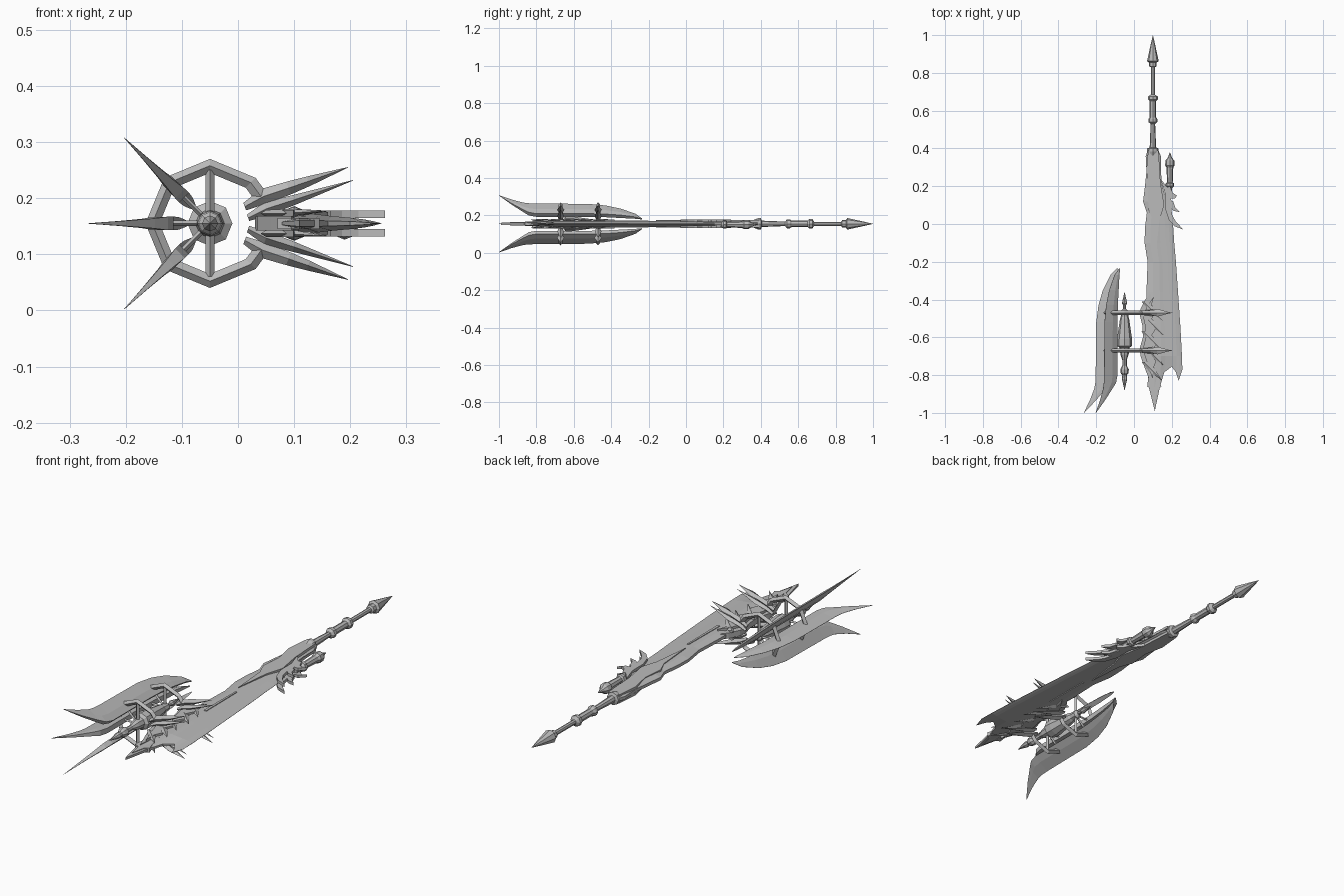
import bpy, bmesh, math
from mathutils import Vector

if "Cube" in bpy.data.objects:
    bpy.data.objects.remove(bpy.data.objects["Cube"])

ZC = 0.155            # height of the weapon's mid plane
RX = -0.05            # x of the ring axis
steel = bpy.data.materials.new("steel grey")
steel.diffuse_color = (0.5, 0.5, 0.5, 1)
steel.use_nodes = True
steel.node_tree.nodes["Principled BSDF"].inputs["Base Color"].default_value = steel.diffuse_color


def finish(name, bm):
    bmesh.ops.remove_doubles(bm, verts=bm.verts, dist=1e-5)
    bmesh.ops.recalc_face_normals(bm, faces=bm.faces)
    me = bpy.data.meshes.new(name)
    bm.to_mesh(me)
    bm.free()
    me.materials.append(steel)
    ob = bpy.data.objects.new(name, me)
    bpy.context.collection.objects.link(ob)
    return ob


def loft(name, sections):
    """Skin equal-sized loops of points and cap both ends."""
    bm = bmesh.new()
    loops = [[bm.verts.new(p) for p in s] for s in sections]
    n = len(loops[0])
    for a, b in zip(loops, loops[1:]):
        for i in range(n):
            bm.faces.new((a[i], a[(i + 1) % n], b[(i + 1) % n], b[i]))
    bm.faces.new(loops[0])
    bm.faces.new(loops[-1])
    return finish(name, bm)


def lathe(name, x, z, profile, sides=8):
    """Turned part along y from (y, radius) pairs."""
    return loft(name, [[(x + max(r, 5e-4) * math.cos(2 * math.pi * i / sides), y,
                         z + max(r, 5e-4) * math.sin(2 * math.pi * i / sides))
                        for i in range(sides)] for y, r in profile])


def plate(name, outline, z0, z1):
    """Flat plate in x, y between two heights."""
    bm = bmesh.new()
    f = bm.faces.new([bm.verts.new((x, y, z0)) for x, y in outline])
    g = bmesh.ops.extrude_face_region(bm, geom=[f])["geom"]
    bmesh.ops.translate(bm, vec=(0, 0, z1 - z0),
                        verts=[v for v in g if isinstance(v, bmesh.types.BMVert)])
    return finish(name, bm)


def spike(name, pts, y):
    """Diamond spike in the x, z plane from (x, z, half height, half depth)."""
    d = Vector((pts[-1][0] - pts[0][0], 0, pts[-1][1] - pts[0][1])).normalized()
    n = Vector((-d.z, 0, d.x))
    out = []
    for x, z, h, w in pts:
        c = Vector((x, y, z))
        out.append([c + n * h, c + Vector((0, w, 0)), c - n * h, c - Vector((0, w, 0))])
    return loft(name, out)


# Long handle with collars and a pointed pommel
lathe("handle", 0.10, ZC, [
    (0.36, .02), (0.385, .03), (0.40, .03), (0.405, .017), (0.53, .012), (0.54, .024),
    (0.555, .024), (0.565, .017), (0.65, .017), (0.66, .026), (0.675, .026), (0.685, .011),
    (0.83, .011), (0.835, .02), (0.855, .02), (0.862, .031), (0.88, .027), (0.94, .014), (1.0, 0)])

# Main blade: columns run from back to cutting edge, the last row has the notched tip
cols = [0, .2, .4, .53, .72, .85, .93, 1]
half = [.007, .016, .016, .013, .010, .007, .004, .0005]
rows = [(.40, .075, .125), (.36, .062, .142), (.28, .066, .142), (.20, .058, .15), (.12, .048, .175),
        (.06, .068, .195), (-.02, .058, .208), (-.10, .056, .213), (-.2, .072, .222), (-.36, .066, .233),
        (-.55, .07, .246), (-.70, .07, .254)]
tip = [(.075, -.85), (.11, -.99), (.138, -.86), (.16, -.785), (.2, -.755), (.222, -.785),
       (.236, -.83), (.256, -.77)]
grid = [[(a + (b - a) * t, y) for t in cols] for y, a, b in rows] + [tip]
sections = []
for k, row in enumerate(grid):
    s = .35 if k == len(grid) - 1 else 1
    top = [(x, y, ZC + h * s) for (x, y), h in zip(row, half)]
    bot = [(x, y, ZC - h * s) for (x, y), h in zip(row, half)]
    sections.append(top + bot[::-1])
bm = bmesh.new()
for a, b in zip(sections, sections[1:]):
    va, vb = [bm.verts.new(p) for p in a], [bm.verts.new(p) for p in b]
    for i in range(16):
        j = (i + 1) % 16
        bm.faces.new((va[i], va[j], vb[j], vb[i]))
for s in (sections[0], sections[-1]):
    v = [bm.verts.new(p) for p in s]
    for i in range(7):
        bm.faces.new((v[i], v[i + 1], v[14 - i], v[15 - i]))
finish("main_blade", bm)

# Small barbs beside the blade tip
plate("tip_barb", [(.08, -.78), (.07, -.86), (.095, -.875), (.11, -.94), (.125, -.875),
                   (.145, -.86), (.125, -.80)], ZC - .01, ZC + .01)

guard = [(.075, .39), (.065, .28), (.085, .18), (.075, .08), (.10, .02), (.115, -.16), (.135, .02),
         (.16, .10), (.14, .22), (.13, .39)]
claws = [
    [(.14, .24), (.165, .16), (.165, .08), (.185, .02), (.215, -.012), (.262, -.03), (.222, .012),
     (.203, .045), (.197, .08), (.205, .10), (.18, .19)],
    [(.165, .19), (.19, .135), (.215, .135), (.243, .165), (.228, .15), (.205, .165), (.19, .20)],
    [(.18, .125), (.19, .09), (.21, .07), (.245, .062), (.218, .087), (.208, .12)]]
# Claw tips on both faces, with the guard shell under them
for s, side in ((1, "upper"), (-1, "lower")):
    plate(side + "_guard", guard, ZC + s * .008, ZC + s * .02)
    for i, c in enumerate(claws):
        plate(f"{side}_claw_{i}", c, ZC + s * .010, ZC + s * .023)
    # raised fuller rib
    plate(side + "_fuller", [(.127, -.2), (.124, -.43), (.137, -.43), (.135, -.2)],
          ZC + s * .008, ZC + s * .019)

# Short side grip
lathe("side_grip", 0.19, ZC - .004, [
    (.15, .012), (.19, .012), (.2, .022), (.215, .022), (.22, .015), (.30, .018), (.31, .025),
    (.335, .024), (.35, .012), (.38, 0)])

# Feathered crest along the blade's back: scalloped plates and swept barbs
crest = [(.105, -.345), (.06, -.40), (.035, -.45), (.03, -.48), (.045, -.54), (.047, -.60),
         (.03, -.66), (.035, -.70), (.06, -.77), (.095, -.86), (.10, -.79), (.12, -.75), (.085, -.71),
         (.115, -.65), (.08, -.60), (.115, -.55), (.08, -.50), (.11, -.45), (.08, -.42)]
plate("crest_core", crest, ZC - .013, ZC + .013)
inner = [(.07 + (x - .07) * .75 + .01, -.6 + (y + .6) * .85) for x, y in crest]
for s, side in ((1, "upper"), (-1, "lower")):
    plate(side + "_crest", inner, ZC + s * .01, ZC + s * .024)
    for i in range(5):
        y = -.44 - .08 * i
        a, z = .05 + .008 * (i % 2), ZC + s * .018
        loft(f"{side}_feather_{i}", [
            [(a, y + .03, z - .006), (a + .02, y + .03, z), (a, y + .03, z + .006), (a - .01, y + .03, z)],
            [(a + .04, y - .01, z - .006), (a + .055, y, z), (a + .04, y - .01, z + .008),
             (a + .03, y - .02, z)],
            [(a + .1, y - .07, z + s * .004 + d) for d in (-.001, 0, .001, 0)]])

# Spindle at the ring centre
lathe("spindle", RX, ZC, [
    (-.36, 0), (-.42, .014), (-.43, .008), (-.45, .008), (-.46, .02), (-.49, .02), (-.50, .024),
    (-.61, .04), (-.645, .04), (-.655, .026), (-.69, .022), (-.72, .012), (-.75, .012), (-.77, .023),
    (-.79, .02), (-.80, .012), (-.82, .014), (-.88, 0)])

# Two open octagonal rings with spokes and gripping spikes
arc = [28, 45, 90, 135, 180, 225, 270, 315, 332]
for name, y in (("front", -.67), ("rear", -.47)):
    loops = []
    for a in arc:
        c, s = math.cos(math.radians(a)), math.sin(math.radians(a))
        loops.append([(RX + r * c, y + d, ZC + r * s)
                      for r, d in ((.115, 0), (.103, .011), (.09, 0), (.103, -.011))])
    loft(name + "_ring", loops)
    spike(name + "_spoke", [(RX, ZC - .095, .008, .008), (RX, ZC + .095, .008, .008)], y)
    for a in (135, 180, 225):
        c, s = math.cos(math.radians(a)), math.sin(math.radians(a))
        spike(f"{name}_strut_{a}", [(RX + r * c, ZC + r * s, .005, .007) for r in (.015, .10)], y)
    for s, side in ((1, "upper"), (-1, "lower")):
        spike(f"{name}_{side}_outer_spike", [
            (.012, ZC + s * .03, .007, .008), (.045, ZC + s * .048, .014, .012),
            (.09, ZC + s * .063, .012, .012), (.125, ZC + s * .075, .009, .02),
            (.196, ZC + s * .1, .0005, .0005)], y)
        spike(f"{name}_{side}_inner_spike", [
            (.018, ZC + s * .010, .006, .008), (.05, ZC + s * .026, .012, .012),
            (.10, ZC + s * .042, .009, .018), (.205, ZC + s * .077, .0005, .0005)], y)

# Three radial fins: (y, inner radius, outer radius, half thickness of inner edge)
fin = [(-.235, .035, .04, .002), (-.27, .045, .075, .007), (-.35, .055, .115, .011),
       (-.43, .062, .138, .012), (-.52, .065, .15, .012), (-.80, .065, .153, .012),
       (-.84, .075, .155, .012), (-.87, .098, .16, .009), (-.93, .148, .182, .005),
       (-1.0, .214, .216, .0005)]
for a in (135, 180, 225):
    d = Vector((math.cos(math.radians(a)), 0, math.sin(math.radians(a))))
    n = Vector((-d.z, 0, d.x))
    o = Vector((RX, 0, ZC))
    loops = []
    for y, r0, r1, h in fin:
        b, m = o + Vector((0, y, 0)), r0 + (r1 - r0) * .4
        loops.append([b + d * r0 + n * h, b + d * m + n * h * .9, b + d * r1 + n * .0005,
                      b + d * r1 - n * .0005, b + d * m - n * h * .9, b + d * r0 - n * h])
    loft(f"fin_{a}", loops)
